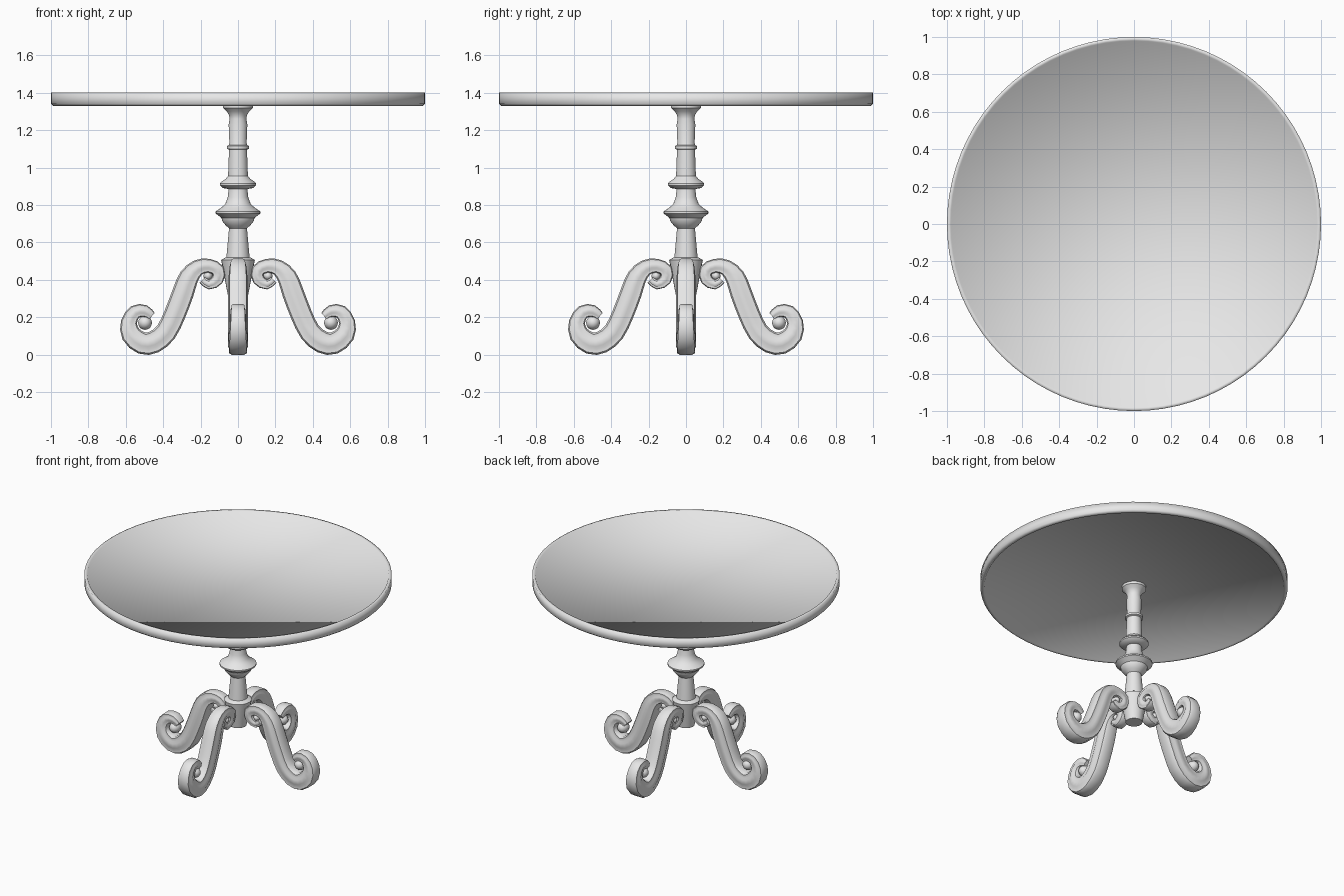
import bpy, bmesh, math
from mathutils import Vector, Matrix

cube = bpy.data.objects.get("Cube")
if cube:
    bpy.data.objects.remove(cube, do_unlink=True)

grey = bpy.data.materials.new("pale_grey")
grey.use_nodes = True
grey.diffuse_color = (0.8, 0.8, 0.8, 1)
grey.node_tree.nodes["Principled BSDF"].inputs["Base Color"].default_value = (0.8, 0.8, 0.8, 1)


def finish(bm, name, angle):
    """Turn a bmesh into a smooth-shaded object."""
    bmesh.ops.recalc_face_normals(bm, faces=bm.faces)
    mesh = bpy.data.meshes.new(name)
    bm.to_mesh(mesh)
    bm.free()
    mesh.materials.append(grey)
    obj = bpy.data.objects.new(name, mesh)
    bpy.context.collection.objects.link(obj)
    bpy.ops.object.select_all(action='DESELECT')
    obj.select_set(True)
    bpy.context.view_layer.objects.active = obj
    bpy.ops.object.shade_smooth_by_angle(angle=math.radians(angle))
    return obj


def skin(bm, rings):
    """Bridge a list of closed point rings and cap both ends."""
    loops = [[bm.verts.new(p) for p in ring] for ring in rings]
    n = len(loops[0])
    for a, b in zip(loops, loops[1:]):
        for i in range(n):
            j = (i + 1) % n
            bm.faces.new((a[i], a[j], b[j], b[i]))
    bm.faces.new(loops[0])
    bm.faces.new(loops[-1])


def lathe(name, profile, sides, angle):
    bm = bmesh.new()
    turns = [2 * math.pi * i / sides for i in range(sides)]
    skin(bm, [[(r * math.cos(t), r * math.sin(t), z) for t in turns] for r, z in profile])
    return finish(bm, name, angle)


# Round top with a shallow rim above and below
lathe("table_top", [(0.97, 1.338), (0.975, 1.33), (0.99, 1.33), (1, 1.34), (1, 1.4),
                    (0.98, 1.4), (0.975, 1.39)], 80, 180)

# Turned column
lathe("column", [(0.08, 1.335), (0.08, 1.318), (0.06, 1.3), (0.048, 1.28), (0.045, 1.26),
                 (0.05, 1.23), (0.046, 1.13), (0.05, 1.12), (0.059, 1.115), (0.059, 1.1),
                 (0.048, 1.095), (0.053, 0.955), (0.065, 0.94), (0.088, 0.925), (0.096, 0.915),
                 (0.096, 0.905), (0.08, 0.89), (0.05, 0.885), (0.055, 0.84), (0.068, 0.805),
                 (0.09, 0.785), (0.12, 0.765), (0.12, 0.755), (0.088, 0.73), (0.085, 0.715),
                 (0.065, 0.69), (0.048, 0.675), (0.063, 0.51)], 32, 35)

# Tapered hub that carries the legs
lathe("hub", [(0.065, 0.52), (0.09, 0.505), (0.085, 0.48), (0.055, 0.32)], 24, 35)

# Leg centre line: distance out, height, half thickness
path = [(0.19, 0.4, 0.022), (0.155, 0.375, 0.027), (0.11, 0.4, 0.032), (0.107, 0.45, 0.036),
        (0.155, 0.475, 0.037), (0.214, 0.465, 0.043), (0.262, 0.415, 0.053), (0.294, 0.33, 0.058),
        (0.337, 0.217, 0.058), (0.385, 0.12, 0.058), (0.45, 0.067, 0.06), (0.513, 0.061, 0.059),
        (0.572, 0.108, 0.053), (0.583, 0.174, 0.043), (0.55, 0.228, 0.037), (0.497, 0.233, 0.032),
        (0.46, 0.206, 0.022)]
path = [Vector(p) for p in path]

# Insert a smooth midpoint between neighbours
fine = []
for i, p in enumerate(path[:-1]):
    q = path[i + 1]
    before, after = path[max(i - 1, 0)], path[min(i + 2, len(path) - 1)]
    fine += [p, (9 * (p + q) - before - after) / 16]
fine.append(path[-1])

# Moulded cross-section: across the width, through the thickness
half = [(0.6, 1), (0.88, 0.85), (0.86, 0.5), (1, 0.25), (1, -0.25), (0.86, -0.5), (0.88, -0.85), (0.6, -1)]
section = half + [(-w, t) for w, t in reversed(half)]


def leg_rings():
    rings = []
    for i, p in enumerate(fine):
        d = fine[min(i + 1, len(fine) - 1)] - fine[max(i - 1, 0)]
        d = Vector((d.x, d.y)).normalized()
        width = 0.018 + 0.6 * p.z
        rings.append([(p.x - d.y * t * p.z, w * width, p.y + d.x * t * p.z) for w, t in section])
    return rings


# Four scrolled legs, each with a bead in either scroll
for k, side in enumerate(("left", "back", "right", "front")):
    bm = bmesh.new()
    skin(bm, leg_rings())
    for x, z, r, wide in ((0.16, 0.42, 0.025, 0.038), (0.497, 0.17, 0.038, 0.045)):
        place = Matrix.Translation((x, 0, z)) @ Matrix.Diagonal((r, wide, r, 1))
        bmesh.ops.create_uvsphere(bm, u_segments=14, v_segments=10, radius=1, matrix=place)
    bm.transform(Matrix.Rotation(k * math.pi / 2, 4, 'Z'))
    finish(bm, side + "_leg", 40)
